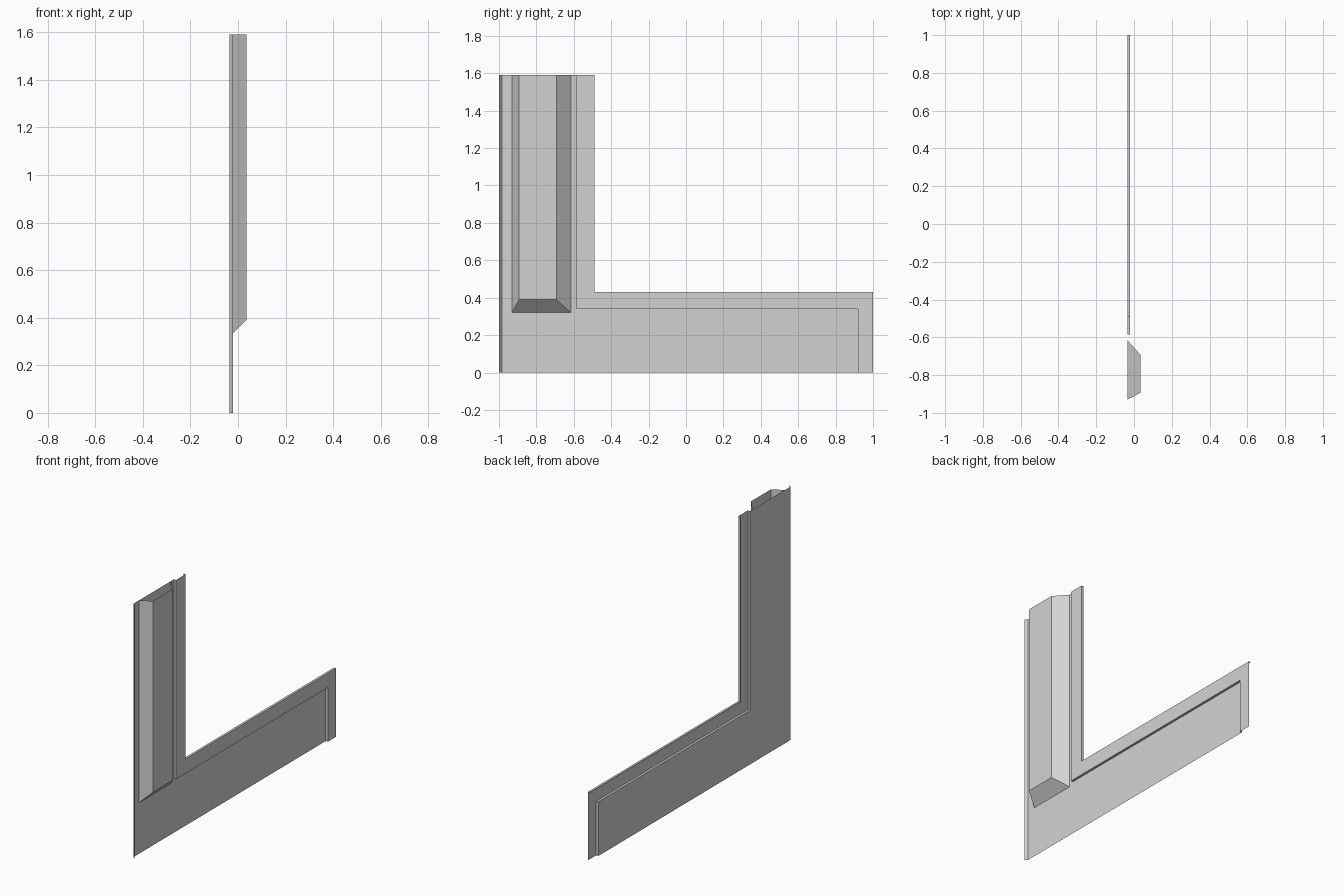
import bpy
import bmesh

cube = bpy.data.objects.get("Cube")
if cube:
    bpy.data.objects.remove(cube, do_unlink=True)


def make_material(name, rgb):
    mat = bpy.data.materials.new(name)
    mat.use_nodes = True
    color = (*rgb, 1.0)
    mat.diffuse_color = color
    mat.node_tree.nodes["Principled BSDF"].inputs["Base Color"].default_value = color
    return mat


panel_grey = make_material("panel grey", (0.65, 0.65, 0.65))
edge_grey = make_material("warm edge grey", (0.63, 0.59, 0.55))

BACK, FLANGE, FRONT = -0.035, -0.02, 0.035   # sheet depths along x
TOP = 1.59


def add_object(name, bm, mat):
    mesh = bpy.data.meshes.new(name)
    bm.to_mesh(mesh)
    bm.free()
    mesh.materials.append(mat)
    obj = bpy.data.objects.new(name, mesh)
    bpy.context.collection.objects.link(obj)
    return obj


def sheet(name, outline, x, mat):
    """Flat sheet from a (y, z) outline."""
    bm = bmesh.new()
    bm.faces.new([bm.verts.new((x, y, z)) for y, z in outline])
    add_object(name, bm, mat)


def loft(name, first, second, mat):
    """Strip of quads between two matching 3D paths."""
    bm = bmesh.new()
    a = [bm.verts.new(p) for p in first]
    b = [bm.verts.new(p) for p in second]
    for i in range(len(a) - 1):
        bm.faces.new((a[i], a[i + 1], b[i + 1], b[i]))
    add_object(name, bm, mat)


def at_depth(path, x):
    return [(x, y, z) for y, z in path]


# Shared (y, z) paths: inner step and outer border of the flange
step = [(-0.585, TOP), (-0.585, 0.34), (0.92, 0.34), (0.92, 0)]
border = [(-0.49, TOP), (-0.49, 0.43), (1, 0.43), (1, 0)]
hem = [(-0.985, 0), (-0.985, TOP)]

# L-shaped main sheet and the raised flange around it
sheet("main_panel", hem[:1] + step[::-1] + hem[1:], BACK, panel_grey)
sheet("flange", step + border[::-1], FLANGE, panel_grey)

# Narrow walls joining the levels, and the folded front edge
loft("flange_step", at_depth(step, BACK), at_depth(step, FLANGE), edge_grey)
loft("flange_lip", at_depth(border[:3], FLANGE), at_depth(border[:3], BACK), edge_grey)
loft("front_hem", at_depth(hem, BACK), at_depth([(-1, z) for y, z in hem], FLANGE), edge_grey)

# Hollow tapered rib, open at the top
base = [(-0.93, TOP), (-0.93, 0.32), (-0.615, 0.32), (-0.615, TOP)]
crest = [(-0.893, TOP), (-0.893, 0.39), (-0.693, 0.39), (-0.693, TOP)]
loft("rib_sides", at_depth(base, BACK), at_depth(crest, FRONT), panel_grey)
sheet("rib_face", crest, FRONT, panel_grey)
